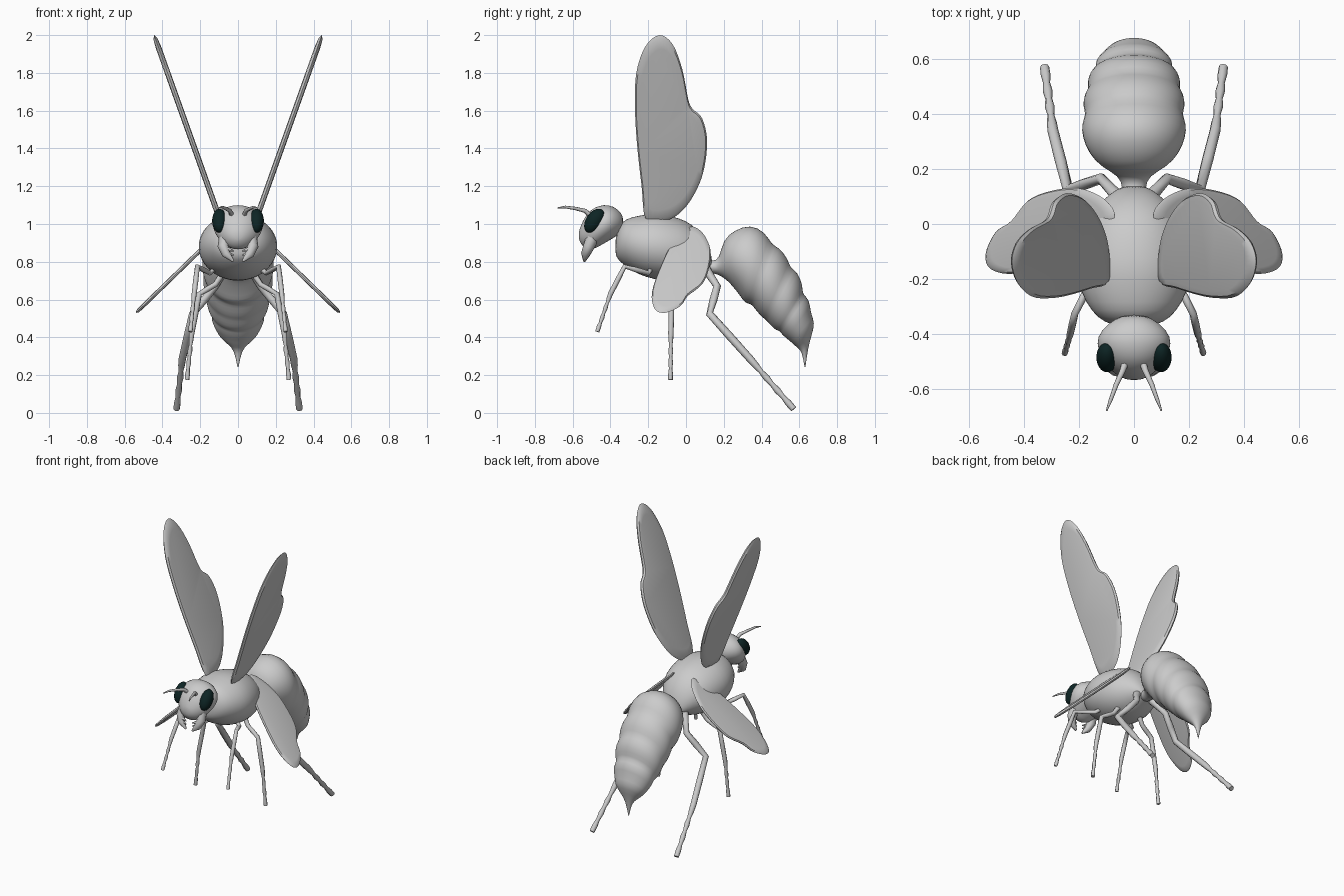
import bpy, bmesh, math
from mathutils import Vector, Matrix


def material(name, rgb):
    m = bpy.data.materials.new(name)
    m.diffuse_color = (*rgb, 1)
    return m


GREY = material("shell_grey", (0.6, 0.6, 0.6))
DARK = material("eye_dark_teal", (0.004, 0.018, 0.018))


def finish(bm, name, mat, angle=60, subdiv=0):
    bmesh.ops.recalc_face_normals(bm, faces=bm.faces)
    mesh = bpy.data.meshes.new(name)
    bm.to_mesh(mesh)
    bm.free()
    mesh.materials.append(mat)
    ob = bpy.data.objects.new(name, mesh)
    bpy.context.collection.objects.link(ob)
    bpy.ops.object.select_all(action='DESELECT')
    ob.select_set(True)
    bpy.context.view_layer.objects.active = ob
    if subdiv:
        mod = ob.modifiers.new("smooth", 'SUBSURF')
        mod.levels = mod.render_levels = subdiv
    bpy.ops.object.shade_smooth_by_angle(angle=math.radians(angle))
    return ob


def skin(bm, rings):
    """Join rings of points into a closed tube."""
    loops = [[bm.verts.new(p) for p in ring] for ring in rings]
    n = len(loops[0])
    for a, b in zip(loops, loops[1:]):
        for i in range(n):
            j = (i + 1) % n
            bm.faces.new((a[i], a[j], b[j], b[i]))
    bm.faces.new(loops[0])
    bm.faces.new(loops[-1])


def body(name, sections, sides=24):
    """Loft ellipses given as (top y, top z, bottom y, bottom z, half width)."""
    rings = []
    for yt, zt, yb, zb, w in sections:
        top, low = Vector((0, yt, zt)), Vector((0, yb, zb))
        mid, up = (top + low) / 2, (top - low) / 2
        rings.append([mid + up * math.cos(t) + Vector((w * math.sin(t), 0, 0))
                      for t in (math.tau * i / sides for i in range(sides))])
    bm = bmesh.new()
    skin(bm, rings)
    return finish(bm, name, GREY, 70, 1)


def limb(name, points, radii, sides=8):
    pts = [Vector(p) for p in points]
    rings = []
    for i, p in enumerate(pts):
        d = (pts[min(i + 1, len(pts) - 1)] - pts[max(i - 1, 0)]).normalized()
        u = d.cross(Vector((1, 0.1, 0))).normalized()
        v = d.cross(u)
        rings.append([p + radii[i] * (u * math.cos(t) + v * math.sin(t))
                      for t in (math.tau * k / sides for k in range(sides))])
    bm = bmesh.new()
    skin(bm, rings)
    return finish(bm, name, GREY, 70)


def spline(pts, steps=4):
    """Closed smooth outline through the points."""
    out, n = [], len(pts)
    for i in range(n):
        a, b, c, d = (Vector(pts[(i + k) % n]) for k in (-1, 0, 1, 2))
        for s in range(steps):
            t = s / steps
            out.append(0.5 * (2 * b + (c - a) * t + (2 * a - 5 * b + 4 * c - d) * t * t
                              + (3 * b - a - 3 * c + d) * t ** 3))
    return out


def wing(name, side, outline, x0, z0, slope, thick):
    """Leaning plate with thinned edges; outline is in y, z."""
    pts = spline(outline)
    mid = sum(pts, Vector((0, 0))) / len(pts)
    normal = Vector((1, 0, -slope)).normalized()

    def ring(scale, offset):
        result = []
        for p in pts:
            q = mid + (p - mid) * scale
            v = Vector((x0 + (q.y - z0) * slope, q.x, q.y)) + normal * offset
            result.append(Vector((side * v.x, v.y, v.z)))
        return result
    bm = bmesh.new()
    skin(bm, [ring(0.86, -thick), ring(0.96, -thick * 0.75), ring(1, 0),
              ring(0.96, thick * 0.75), ring(0.86, thick)])
    finish(bm, name, GREY, 40)


# Thorax, narrowing to the waist
body("thorax", [
    (-0.375, 0.93, -0.375, 0.84, 0.05), (-0.355, 0.99, -0.36, 0.81, 0.11),
    (-0.32, 1.03, -0.32, 0.775, 0.155), (-0.25, 1.045, -0.25, 0.73, 0.195),
    (-0.17, 1.06, -0.17, 0.705, 0.215), (-0.08, 1.045, -0.08, 0.695, 0.205),
    (0.0, 1.02, 0.0, 0.705, 0.18), (0.06, 0.975, 0.06, 0.73, 0.14),
    (0.11, 0.91, 0.11, 0.75, 0.09), (0.14, 0.82, 0.14, 0.76, 0.04)])

# Ringed abdomen with waist and sting
body("abdomen", [
    (0.08, 0.84, 0.08, 0.74, 0.05), (0.14, 0.795, 0.13, 0.74, 0.04),
    (0.18, 0.82, 0.17, 0.735, 0.055), (0.195, 0.92, 0.22, 0.70, 0.12),
    (0.26, 0.97, 0.25, 0.665, 0.165), (0.34, 1.0, 0.29, 0.615, 0.19),
    (0.42, 0.96, 0.31, 0.58, 0.193), (0.455, 0.89, 0.345, 0.575, 0.175),
    (0.49, 0.88, 0.36, 0.555, 0.188), (0.54, 0.82, 0.40, 0.505, 0.183),
    (0.55, 0.77, 0.42, 0.495, 0.165), (0.595, 0.745, 0.44, 0.47, 0.173),
    (0.62, 0.67, 0.475, 0.435, 0.157), (0.615, 0.63, 0.495, 0.435, 0.138),
    (0.657, 0.60, 0.51, 0.41, 0.145), (0.658, 0.53, 0.55, 0.38, 0.12),
    (0.685, 0.48, 0.565, 0.365, 0.105), (0.665, 0.41, 0.59, 0.345, 0.06),
    (0.645, 0.34, 0.615, 0.325, 0.018), (0.632, 0.235, 0.628, 0.235, 0.003)])

# Head
body("head", [
    (-0.33, 1.04, -0.33, 0.97, 0.04), (-0.36, 1.08, -0.36, 0.94, 0.095),
    (-0.41, 1.105, -0.41, 0.91, 0.138), (-0.46, 1.098, -0.46, 0.88, 0.132),
    (-0.50, 1.08, -0.505, 0.86, 0.112), (-0.535, 1.04, -0.535, 0.87, 0.082),
    (-0.557, 0.99, -0.557, 0.895, 0.05), (-0.568, 0.96, -0.568, 0.92, 0.02)])

UPPER_WING = [(-0.21, 1.02), (-0.235, 1.2), (-0.26, 1.43), (-0.27, 1.62), (-0.263, 1.8),
              (-0.215, 1.94), (-0.14, 2.0), (-0.07, 1.95), (-0.02, 1.82), (0.012, 1.66),
              (0.035, 1.61), (0.085, 1.56), (0.112, 1.44), (0.093, 1.28), (0.045, 1.16),
              (-0.02, 1.07), (-0.1, 1.02)]
LOWER_WING = [(0.02, 0.985), (0.09, 0.95), (0.13, 0.86), (0.12, 0.76), (0.085, 0.68),
              (0.01, 0.62), (-0.03, 0.565), (-0.11, 0.53), (-0.165, 0.55),
              (-0.18, 0.64), (-0.13, 0.785), (-0.07, 0.90)]

# Leg joints on one side, ending with the foot
LEGS = {
    "front_leg": ([(0.09, -0.17, 0.79), (0.15, -0.2, 0.74), (0.215, -0.325, 0.775),
                   (0.232, -0.40, 0.63), (0.252, -0.47, 0.43)], 0.014),
    "middle_leg": ([(0.08, -0.05, 0.74), (0.12, -0.06, 0.68), (0.205, -0.075, 0.63),
                    (0.245, -0.08, 0.42), (0.27, -0.082, 0.175)], 0.015),
    "hind_leg": ([(0.06, 0.10, 0.77), (0.12, 0.165, 0.67), (0.24, 0.125, 0.525),
                  (0.295, 0.34, 0.285), (0.325, 0.57, 0.02)], 0.021),
}

for side, tag in ((1, "right"), (-1, "left")):
    # Wings
    wing(f"{tag}_upper_wing", side, UPPER_WING, 0.105, 1.05, 0.357, 0.015)
    wing(f"{tag}_lower_wing", side, LOWER_WING, 0.20, 0.86, -1.03, 0.011)

    # Legs with knobbly feet
    for name, (joints, r) in LEGS.items():
        pts = [Vector((side * x, y, z)) for x, y, z in joints]
        path, radii = [pts[0]], [r * 1.2]
        for k in range(1, 4):
            path += [pts[k - 1].lerp(pts[k], 0.5), pts[k]]
            radii += [r, r * 0.95]
        for k in range(1, 9):
            path.append(pts[3].lerp(pts[4], k / 8))
            radii.append(r * (0.85 if k % 2 else 0.6))
        radii[-1] = r * 0.8
        limb(f"{tag}_{name}", path, radii)

    # Antennae
    limb(f"{tag}_antenna",
         [(side * x, y, z) for x, y, z in ((0.03, -0.50, 1.04), (0.042, -0.535, 1.07),
          (0.065, -0.585, 1.082), (0.085, -0.64, 1.09), (0.1, -0.68, 1.085))],
         [0.014, 0.011, 0.009, 0.007, 0.003])

    # Mandibles with small teeth
    limb(f"{tag}_mandible",
         [(side * x, y, z) for x, y, z in ((0.065, -0.49, 0.94), (0.078, -0.515, 0.88),
          (0.062, -0.532, 0.84), (0.025, -0.538, 0.803))],
         [0.035, 0.03, 0.024, 0.006])
    for k in range(2):
        z = 0.835 + 0.022 * k
        limb(f"{tag}_tooth_{k + 1}", [(side * 0.055, -0.532, z + 0.01),
                                      (side * 0.022, -0.536, z)], [0.012, 0.003], 6)

    # Eyes
    bm = bmesh.new()
    bmesh.ops.create_uvsphere(bm, u_segments=24, v_segments=14, radius=1)
    bmesh.ops.transform(bm, verts=bm.verts, matrix=(
        Matrix.Translation((side * 0.098, -0.485, 1.017))
        @ Matrix.Rotation(-0.6, 4, 'X')
        @ Matrix.Diagonal((0.039, 0.044, 0.071, 1))))
    finish(bm, f"{tag}_eye", DARK)
